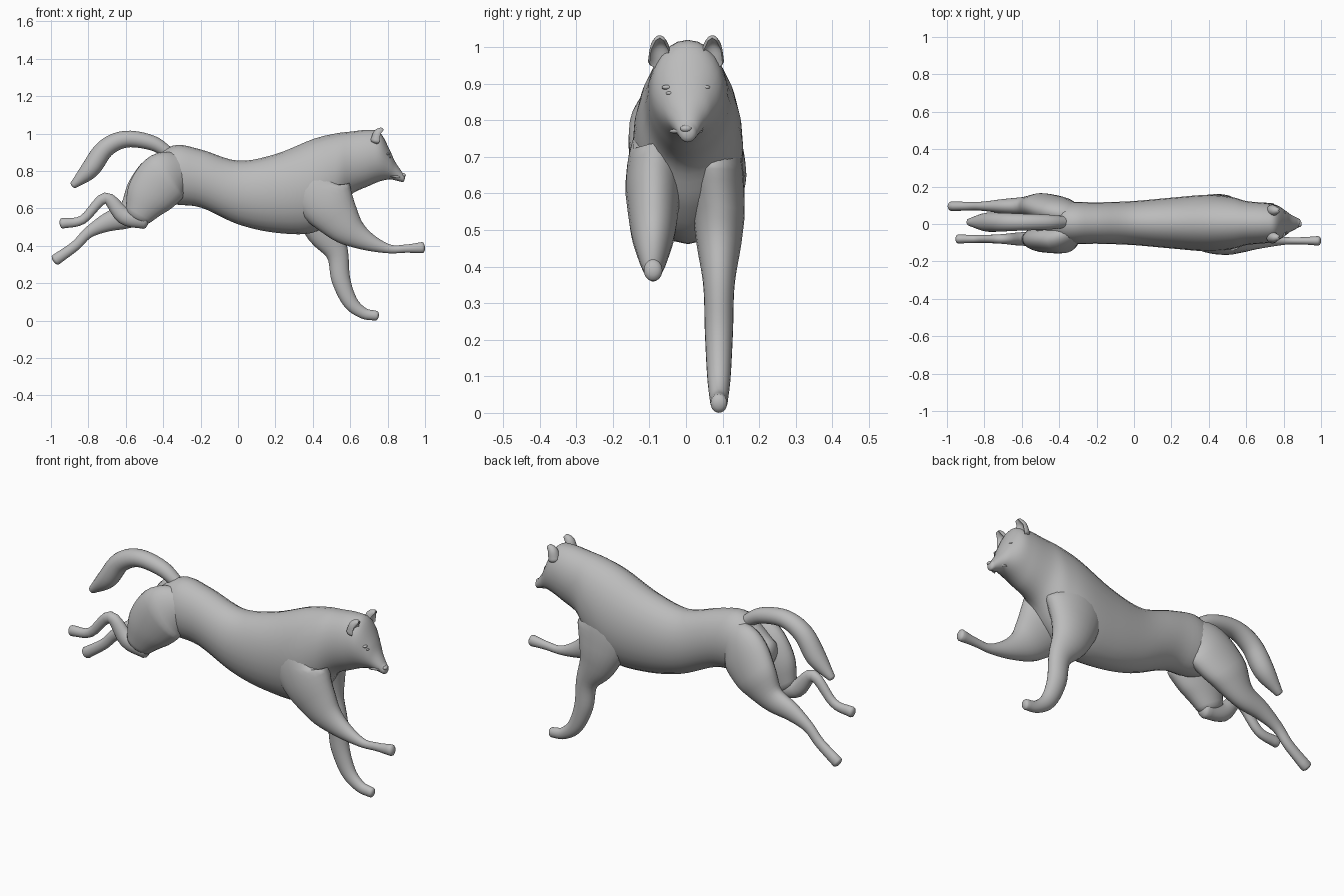
import bpy
import bmesh
from math import cos, sin, pi, radians
from mathutils import Vector

default_cube = bpy.data.objects.get("Cube")
if default_cube:
    bpy.data.objects.remove(default_cube, do_unlink=True)

fur = bpy.data.materials.new("plain_grey")
fur.use_nodes = True
grey = (.5, .5, .5, 1)
fur.diffuse_color = grey
fur.node_tree.nodes["Principled BSDF"].inputs["Base Color"].default_value = grey


def finish(obj):
    """Give the part its colour and smooth shading."""
    obj.data.materials.append(fur)
    bpy.ops.object.select_all(action='DESELECT')
    obj.select_set(True)
    bpy.context.view_layer.objects.active = obj
    bpy.ops.object.shade_smooth_by_angle(angle=radians(50))


def smooth_path(keys, steps=5):
    """Pass a smooth curve through the (x, z, radius) points."""
    points = [Vector(key) for key in keys]
    padded = [points[0] * 2 - points[1], *points, points[-1] * 2 - points[-2]]
    path = []
    for before, start, end, after in zip(padded, padded[1:], padded[2:], padded[3:]):
        leave, arrive = (end - before) / 2, (after - start) / 2
        for step in range(steps):
            t = step / steps
            ease = t * t * (3 - 2 * t)
            path.append(start.lerp(end, ease)
                        + leave * t * (1 - t) ** 2 - arrive * t * t * (1 - t))
    return path + [points[-1]]


def limb(name, keys, y=0, slim=6, tuck=1, upright=False, cupped=False, sides=24):
    """Skin oval rings along a path.

    slim narrows the thick rings sideways; tuck pulls the first rings inward.
    """
    path = smooth_path(keys)
    rings = []
    for i, (x, z, radius) in enumerate(path):
        ahead = path[min(i + 1, len(path) - 1)] - path[max(i - 1, 0)]
        along = Vector((1, 0, 0)) if upright else Vector((ahead.x, 0, ahead.y)).normalized()
        spread = y * min(1, tuck + 2 * i / len(path))
        rings.append((Vector((x, spread, z)), along, radius))

    # Rounded ends
    def dome(ring, sign):
        centre, along, radius = ring
        return [(centre + along * (sign * radius * sin(t) / 2), along, radius * cos(t))
                for t in (pi / 6, pi / 3, pi * .45)]

    rings = dome(rings[0], -1)[::-1] + rings + dome(rings[-1], 1)

    bm = bmesh.new()
    loops = []
    for centre, along, radius in rings:
        up = Vector((-along.z, 0, along.x)) * radius
        side = Vector((0, radius / (1 + slim * radius), 0))
        loop = []
        for i in range(sides):
            angle = 2 * pi * i / sides
            lift = cos(angle)
            if cupped and lift < -.5:
                lift = -1 - lift
            loop.append(bm.verts.new(centre + up * lift + side * sin(angle)))
        loops.append(loop)
    for low, high in zip(loops, loops[1:]):
        for i in range(sides):
            j = (i + 1) % sides
            bm.faces.new((low[i], low[j], high[j], high[i]))
    bm.faces.new(loops[0])
    bm.faces.new(loops[-1])
    bmesh.ops.recalc_face_normals(bm, faces=bm.faces[:])
    mesh = bpy.data.meshes.new(name)
    bm.to_mesh(mesh)
    bm.free()
    obj = bpy.data.objects.new(name, mesh)
    bpy.context.collection.objects.link(obj)
    finish(obj)


def ellipsoid(name, place, size, turn=0):
    bpy.ops.mesh.primitive_uv_sphere_add(segments=16, ring_count=10, location=place,
                                         rotation=(0, 0, turn))
    obj = bpy.context.object
    obj.name = name
    obj.scale = size
    finish(obj)


# Torso, neck and head in one skin, from rump to muzzle
limb("body", [
    (-.5, .76, .07), (-.35, .78, .155), (-.2, .76, .155), (0, .685, .17),
    (.2, .68, .21), (.4, .72, .25), (.52, .78, .22), (.6, .84, .17),
    (.7, .87, .15), (.76, .875, .13), (.81, .835, .08), (.84, .8, .05),
    (.88, .765, .025)], y=.005, slim=2.6, upright=True)

# Tail, arching up and back
limb("tail", [
    (-.36, .89, .03), (-.46, .95, .04), (-.6, .97, .045), (-.71, .92, .05),
    (-.79, .81, .05), (-.88, .725, .02)], y=.01, slim=0)

# Front legs: one stretched forward, one reaching the ground
limb("reaching_front_leg", [
    (.5, .86, .06), (.44, .71, .16), (.55, .53, .11), (.66, .44, .06),
    (.8, .385, .025), (.9, .385, .022), (.985, .39, .03)], y=-.09, tuck=.5)
limb("landing_front_leg", [
    (.5, .86, .06), (.43, .7, .16), (.46, .5, .11), (.53, .36, .06),
    (.55, .22, .05), (.6, .1, .04), (.67, .04, .03), (.74, .026, .026)], y=.09, tuck=.5)

# Hind legs: one folded at the hock, one trailing straight
limb("folded_hind_thigh", [
    (-.28, .82, .08), (-.38, .77, .14), (-.47, .67, .13), (-.53, .57, .08)],
    y=-.08, tuck=.4)
limb("folded_hind_shin_and_foot", [
    (-.5, .54, .05), (-.61, .56, .045), (-.71, .655, .03), (-.83, .54, .024),
    (-.94, .52, .028)], y=-.08)
limb("trailing_hind_leg", [
    (-.28, .82, .08), (-.38, .77, .14), (-.48, .67, .13), (-.58, .57, .075),
    (-.7, .525, .05), (-.8, .47, .03), (-.87, .4, .027), (-.975, .325, .03)],
    y=.095, tuck=.4)

# Nose
ellipsoid("nose", (.885, 0, .777), (.012, .016, .01))

# Cupped ears, eyes, brows and lips on both sides of the head
for side, label in ((-1, "right"), (1, "left")):
    limb(label + "_ear", [(.74, .96, .032), (.75, 1, .026), (.77, 1.02, .015)],
         y=side * .072, slim=0, cupped=True)
    ellipsoid(label + "_eye", (.807, side * .042, .874), (.01, .014, .006), side * -.6)
    ellipsoid(label + "_brow", (.793, side * .045, .89), (.014, .024, .008), side * -.6)
    ellipsoid(label + "_lip", (.845, side * .03, .77), (.034, .007, .006), side * -.45)
